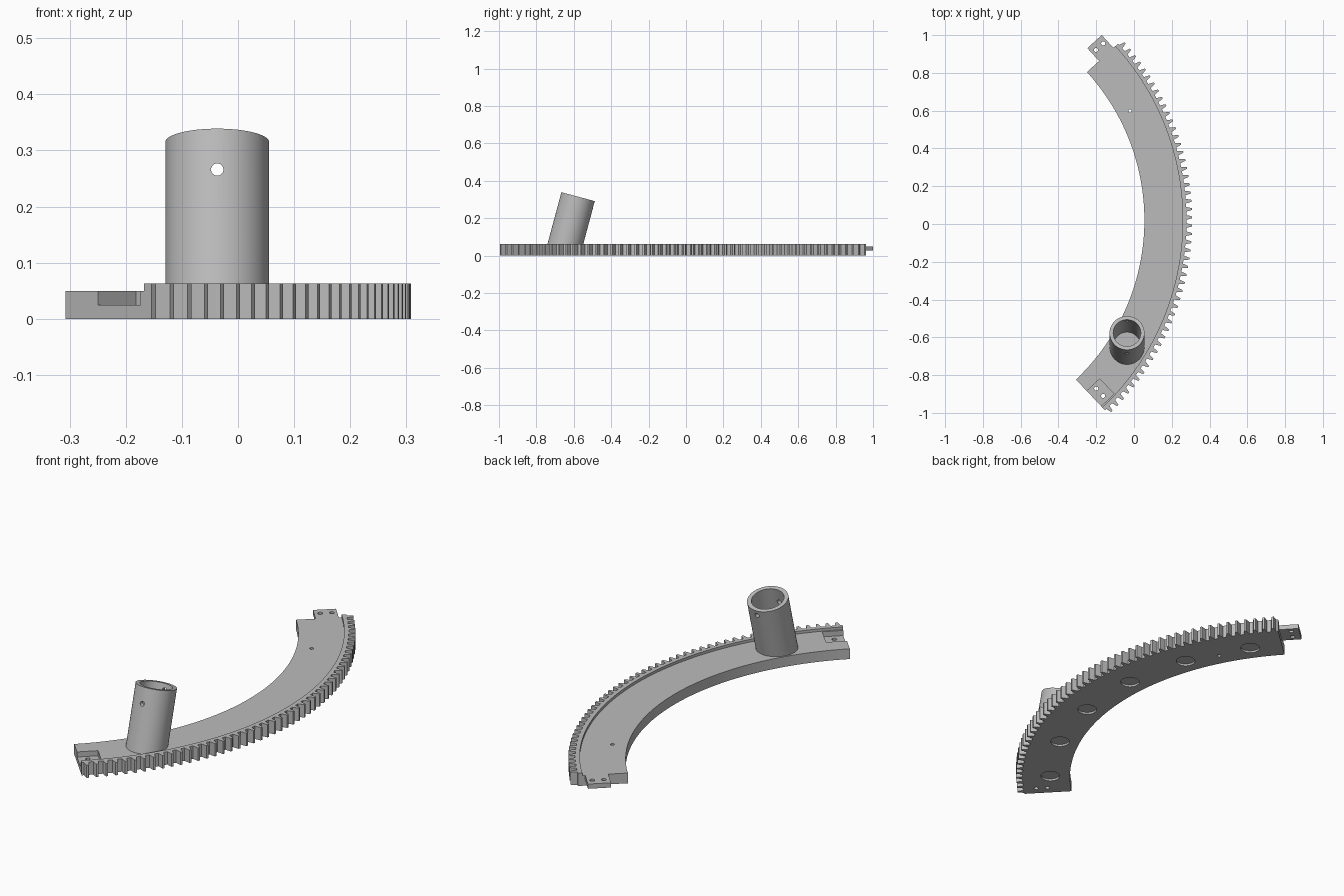
import bpy, bmesh
from math import sin, cos, tan, radians, pi, tau
from mathutils import Matrix, Vector

if "Cube" in bpy.data.objects:
    bpy.data.objects.remove(bpy.data.objects["Cube"])

CX, CY = -1.108, 0.02            # centre of the arc
A0, A1 = radians(-46.5), radians(42.4)
R_IN, R_RIM, R_ROOT, R_TIP = 1.163, 1.366, 1.386, 1.416
Z_DECK, Z_RIM = 0.05, 0.063
TEETH = 50

grey = bpy.data.materials.new("plain grey")
grey.diffuse_color = (0.5, 0.5, 0.5, 1)
grey.use_nodes = True
grey.node_tree.nodes["Principled BSDF"].inputs["Base Color"].default_value = grey.diffuse_color


def polar(r, a, t=0.0):
    """Point at radius r and angle a, shifted t along the tangent."""
    return (CX + r * cos(a) - t * sin(a), CY + r * sin(a) + t * cos(a))


def finish(name, bm):
    bmesh.ops.recalc_face_normals(bm, faces=bm.faces)
    me = bpy.data.meshes.new(name)
    bm.to_mesh(me)
    bm.free()
    me.materials.append(grey)
    ob = bpy.data.objects.new(name, me)
    bpy.context.collection.objects.link(ob)
    return ob


def prism(name, outline, z0, z1):
    bm = bmesh.new()
    face = bm.faces.new([bm.verts.new((x, y, z0)) for x, y in outline])
    ext = bmesh.ops.extrude_face_region(bm, geom=[face])["geom"]
    bmesh.ops.translate(bm, vec=(0, 0, z1 - z0),
                        verts=[v for v in ext if isinstance(v, bmesh.types.BMVert)])
    return finish(name, bm)


def rod(name, x, y, r, z0, z1, n=24):
    return prism(name, [(x + r * cos(tau * i / n), y + r * sin(tau * i / n))
                        for i in range(n)], z0, z1)


def block(name, a, r0, r1, t0, t1, z0, z1):
    return prism(name, [polar(r0, a, t0), polar(r1, a, t0),
                        polar(r1, a, t1), polar(r0, a, t1)], z0, z1)


def arc(r, a, b, n=72):
    return [polar(r, a + (b - a) * i / n) for i in range(n + 1)]


def cut(ob, cutters):
    bpy.context.view_layer.objects.active = ob
    for c in cutters:
        m = ob.modifiers.new("cut", "BOOLEAN")
        m.operation, m.solver, m.object = "DIFFERENCE", "EXACT", c
        bpy.ops.object.modifier_apply(modifier=m.name)
        bpy.data.objects.remove(c)


def smooth(ob):
    bpy.ops.object.select_all(action="DESELECT")
    ob.select_set(True)
    bpy.context.view_layer.objects.active = ob
    bpy.ops.object.shade_smooth_by_angle(angle=radians(20))


# Toothed arc: outer tooth outline joined to the plain inner arc
pitch = (A1 - A0) / TEETH
tooth = [(0.0, R_ROOT), (0.22, R_ROOT), (0.29, R_ROOT + 0.013), (0.39, R_TIP),
         (0.61, R_TIP), (0.71, R_ROOT + 0.013), (0.78, R_ROOT)]
outline = [polar(r, A0 + (i + f) * pitch) for i in range(TEETH) for f, r in tooth]
outline.append(polar(R_ROOT, A1))
outline += arc(R_IN, A1, A0)
gear_arc = prism("gear_arc", outline, 0, Z_RIM)

# Lower the deck inside the rim
e = 0.02
deck = prism("deck_cutter", arc(R_RIM, A0 - e, A1 + e) + arc(1.1, A1 + e, A0 - e),
             Z_DECK, 0.1)
cutters = [deck, block("socket_cutter", A0, 1.247, 1.357, -0.05, 0.094, 0.025, 0.07)]

# Screw holes in the socket and the small hole in the deck
for r in (1.272, 1.325):
    cutters.append(rod("hole_cutter", *polar(r, A0, 0.045), 0.011, -0.05, 0.1))
cutters.append(rod("hole_cutter", *polar(1.231, radians(28)), 0.009, -0.05, 0.1))

# Six shallow round pockets underneath
mid = (A0 + A1) / 2
for k in range(6):
    x, y = polar(1.255, mid + radians(15) * (k - 2.5))
    cutters.append(rod("pocket_cutter", x, y, 0.044, -0.05, 0.01, 40))
cut(gear_arc, cutters)
smooth(gear_arc)

# Joining tab at the far end, with two screw holes
tab = block("joining_tab", A1, 1.25, 1.353, 0, 0.092, 0.027, Z_DECK)
cut(tab, [rod("hole_cutter", *polar(r, A1, 0.054), 0.011, -0.05, 0.1)
          for r in (1.277, 1.329)])
smooth(tab)

# Leaning tube: square-cut top, lower end trimmed level with the deck
tilt = radians(15)
top = Vector((-0.037, -0.577, 0.315))
axis = Vector((0, sin(tilt), cos(tilt)))
side = Vector((0, cos(tilt), -sin(tilt)))
N = 64
bm = bmesh.new()
rings = []
for r, at_top in ((0.0925, False), (0.0925, True), (0.073, True), (0.073, False)):
    ring = []
    for i in range(N):
        a = tau * i / N
        p = top + Vector((r * cos(a), 0, 0)) + side * (r * sin(a))
        if not at_top:
            p -= axis * ((p.z - Z_DECK) / axis.z)
        ring.append(bm.verts.new(p))
    rings.append(ring)
for k in range(4):
    a, b = rings[k], rings[(k + 1) % 4]
    for i in range(N):
        j = (i + 1) % N
        bm.faces.new((a[i], a[j], b[j], b[i]))
tube = finish("tube", bm)

# Level pin hole through both tube walls
pin = rod("pin_cutter", 0, 0, 0.011, -0.3, 0.3)
pin.data.transform(Matrix.Translation((-0.037, -0.6, 0.266)) @ Matrix.Rotation(pi / 2, 4, "X"))
cut(tube, [pin])
smooth(tube)
